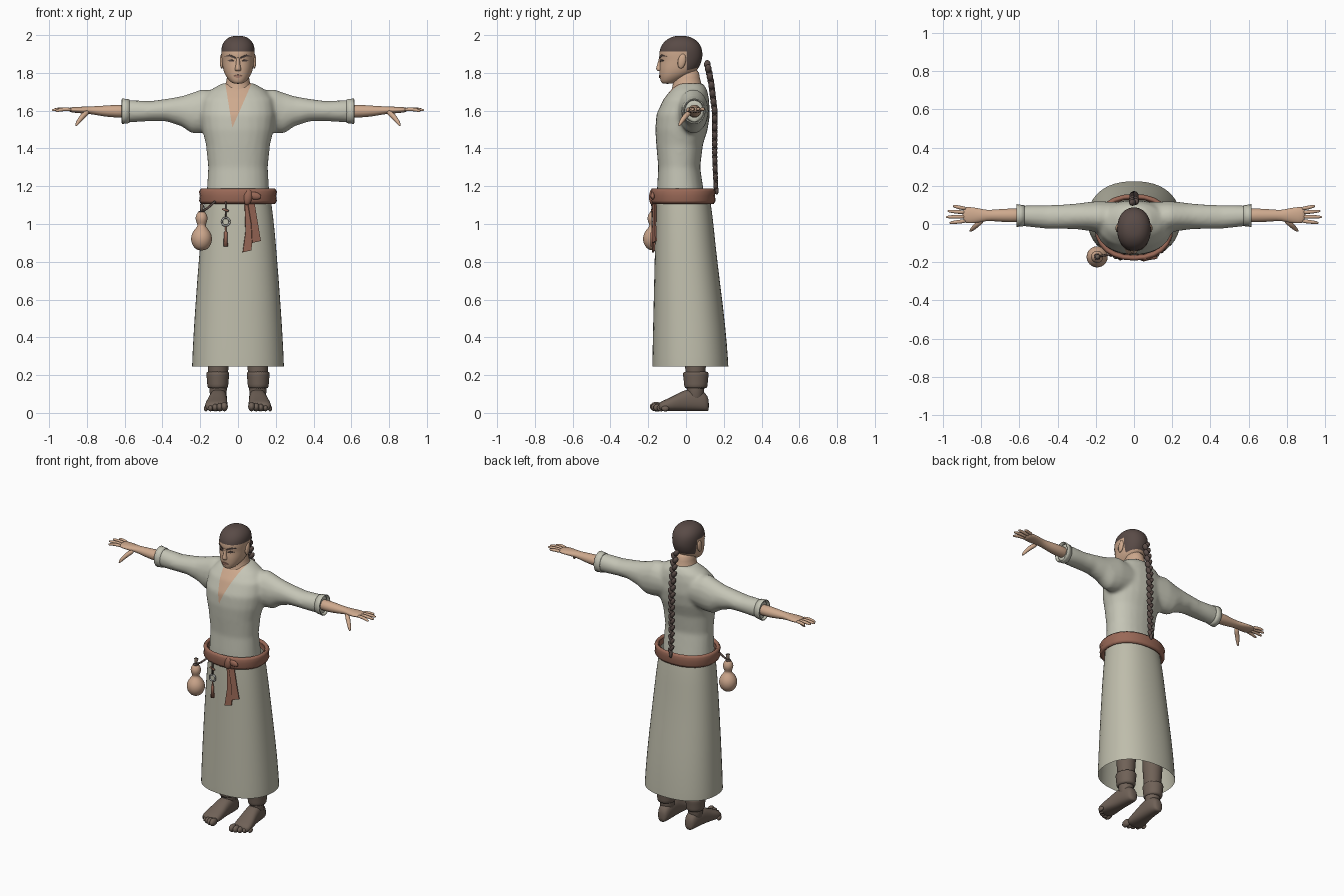
import bpy, bmesh
from math import cos, sin, pi, tau, copysign
from mathutils import Vector, Matrix
from mathutils.bvhtree import BVHTree

if "Cube" in bpy.data.objects:
    bpy.data.objects.remove(bpy.data.objects["Cube"])


def material(name, r, g, b):
    m = bpy.data.materials.new(name)
    m.use_nodes = True
    m.diffuse_color = (r, g, b, 1)
    bsdf = m.node_tree.nodes["Principled BSDF"]
    bsdf.inputs["Base Color"].default_value = (r, g, b, 1)
    bsdf.inputs["Roughness"].default_value = 0.8
    return m


SKIN = material("skin", .62, .40, .27)
SHIRT = material("shirt cream", .56, .56, .47)
SKIRT = material("skirt cream", .52, .51, .41)
HAIR = material("dark brown hair", .10, .07, .062)
BELT = material("red brown cloth", .32, .14, .095)
SHOE = material("grey brown leather", .16, .12, .095)
GOURD = material("gourd tan", .60, .38, .26)
LIPS = material("lips", .42, .22, .16)
METAL = material("pale metal", .42, .42, .40)


# ---- helpers ----
def finish(name, bm, mat, subsurf=0, solid=0, smooth=True):
    bmesh.ops.recalc_face_normals(bm, faces=bm.faces)
    me = bpy.data.meshes.new(name)
    bm.to_mesh(me)
    bm.free()
    me.materials.append(mat)
    me.polygons.foreach_set("use_smooth", [smooth] * len(me.polygons))
    ob = bpy.data.objects.new(name, me)
    bpy.context.collection.objects.link(ob)
    if solid:
        mod = ob.modifiers.new("thickness", 'SOLIDIFY')
        mod.thickness, mod.offset = solid, 0
    if subsurf:
        mod = ob.modifiers.new("smooth", 'SUBSURF')
        mod.levels = mod.render_levels = subsurf
    return ob


def bake(ob):
    dg = bpy.context.evaluated_depsgraph_get()
    ob.data = bpy.data.meshes.new_from_object(ob.evaluated_get(dg))
    ob.modifiers.clear()
    return ob


def loft(name, rings, mat, caps=True, bm=None, **kw):
    out = bm or bmesh.new()
    loops = [[out.verts.new(p) for p in ring] for ring in rings]
    n = len(loops[0])
    for a, b in zip(loops, loops[1:]):
        for i in range(n):
            out.faces.new((a[i], a[(i + 1) % n], b[(i + 1) % n], b[i]))
    if caps:
        out.faces.new(loops[0])
        out.faces.new(loops[-1])
    return None if bm else finish(name, out, mat, **kw)


def oval(c, u, v, e=1.0, n=24):
    def power(k):
        return copysign(abs(k) ** e, k)
    c, u, v = Vector(c), Vector(u), Vector(v)
    return [c + u * power(cos(tau * i / n)) + v * power(sin(tau * i / n)) for i in range(n)]


def level(z, hw, front, back, cx=0, e=1.0):
    return oval((cx, (front + back) / 2, z), (hw, 0, 0), (0, (back - front) / 2, 0), e)


def across(x, cy, cz, ry, rz, n=16):
    return oval((x, cy, cz), (0, ry, 0), (0, 0, rz), n=n)


def tube(name, pts, radii, mat, bm=None, **kw):
    pts = [Vector(p) for p in pts]
    rings = []
    for i, (p, r) in enumerate(zip(pts, radii)):
        d = pts[min(i + 1, len(pts) - 1)] - pts[max(i - 1, 0)]
        q = d.to_track_quat('Z', 'Y')
        rings.append(oval(p, q @ Vector((r, 0, 0)), q @ Vector((0, r, 0)), n=10))
    return loft(name, rings, mat, bm=bm, **kw)


def ball(bm, loc, size, turn=0.0, axis='Y'):
    m = Matrix.Translation(loc) @ Matrix.Rotation(turn, 4, axis) @ Matrix.Diagonal((*size, 1))
    bmesh.ops.create_uvsphere(bm, u_segments=14, v_segments=9, radius=1, matrix=m)


def surface(ob):
    me = ob.data
    return BVHTree.FromPolygons([v.co for v in me.vertices], [p.vertices for p in me.polygons])


def plate(name, tree, outline, mat, gap=.003, thick=.005):
    bm = bmesh.new()
    verts = []
    for x, z in outline:
        hit = tree.ray_cast(Vector((x, -1, z)), Vector((0, 1, 0)))[0]
        verts.append(bm.verts.new((x, hit.y - gap, z)))
    bm.faces.new(verts)
    return finish(name, bm, mat, solid=thick, smooth=False)


def cut(ob, planes, mats, rule):
    bm = bmesh.new()
    bm.from_mesh(ob.data)
    for co, no in planes:
        bmesh.ops.bisect_plane(bm, geom=bm.verts[:] + bm.edges[:] + bm.faces[:],
                               plane_co=co, plane_no=no)
    ob.data.materials.clear()
    for m in mats:
        ob.data.materials.append(m)
    for f in bm.faces:
        f.smooth = True
        f.material_index = int(rule(f.calc_center_median()))
    bm.to_mesh(ob.data)
    bm.free()


# ---- shirt: body and sleeves fused, then cut for the open neck ----
bm = bmesh.new()
body = [(1.13, .168, -.155, .10), (1.2, .164, -.153, .09), (1.3, .158, -.147, .075),
        (1.42, .17, -.158, .09), (1.5, .19, -.163, .115), (1.58, .2, -.157, .127),
        (1.66, .19, -.12, .122), (1.71, .145, -.08, .112), (1.745, .085, -.045, .09)]
loft("", [level(*r, e=.92) for r in body], None, bm=bm)
sleeve = [(.08, .035, 1.6, .08, .1), (.19, .038, 1.597, .082, .118), (.245, .04, 1.587, .075, .108),
          (.3, .04, 1.597, .068, .08), (.38, .038, 1.603, .064, .06), (.46, .037, 1.598, .062, .054),
          (.54, .041, 1.597, .058, .058), (.605, .044, 1.597, .052, .06)]
for s in (1, -1):
    loft("", [across(s * x, *r) for x, *r in sleeve], None, bm=bm)
shirt = finish("shirt", bm, SHIRT)
mod = shirt.modifiers.new("fuse", 'REMESH')
mod.mode, mod.voxel_size = 'VOXEL', .011
mod = shirt.modifiers.new("relax", 'SMOOTH')
mod.factor, mod.iterations = .5, 8
bake(shirt)
tip = Vector((-.03, 0, 1.51))
left_edge, right_edge = Vector((.22, 0, .035)), Vector((-.24, 0, .105))
cut(shirt, [(tip, left_edge), (tip, right_edge)], [SHIRT, SKIN],
    lambda c: c.y < 0 and (c - tip).dot(left_edge) > 0 and (c - tip).dot(right_edge) > 0)

# ---- skirt: open shell ----
skirt = loft("skirt", [level(*r, e=.88) for r in (
    (.245, .245, -.18, .226), (.27, .245, -.18, .225), (.45, .236, -.176, .212), (.7, .218, -.17, .18),
    (.9, .202, -.165, .156), (1.05, .187, -.162, .142), (1.15, .172, -.156, .125))],
    SKIRT, caps=False, subsurf=1)
bake(skirt)
skirt_tree = surface(skirt)

# ---- belt, knot and hanging ends ----
loft("belt", [level(z, .187 + b, -.172 - b, .138 + b, e=.9) for z, b in
              ((1.112, 0), (1.125, .008), (1.15, .004), (1.17, .009), (1.182, 0))],
     BELT, caps=False, solid=.022)
bm = bmesh.new()
ball(bm, (.052, -.178, 1.142), (.024, .018, .042), .15)
ball(bm, (.085, -.176, 1.15), (.04, .012, .02), .2)
finish("belt_knot", bm, BELT)
plate("belt_end_long", skirt_tree, [(.035, 1.12), (.07, 1.12), (.082, .98), (.07, .86), (.025, .85),
                                    (.04, .96)], BELT, .012, .01)
plate("belt_end_short", skirt_tree, [(.05, 1.12), (.085, 1.12), (.105, 1.0), (.12, .91), (.075, .9),
                                     (.07, 1.0)], BELT, .02, .008)

# ---- gourd flask ----
gx, gy = -.193, -.172
profile = [(.86, .012), (.868, .035), (.895, .053), (.925, .058), (.955, .05), (.98, .028),
           (.992, .02), (1.005, .026), (1.03, .035), (1.055, .026), (1.07, .012)]
loft("gourd", [oval((gx, gy, z), (r, 0, 0), (0, r, 0)) for z, r in profile], GOURD, subsurf=1)
tube("gourd_stopper", [(gx, gy, 1.06), (gx, gy, 1.08), (gx + .003, gy, 1.105)], [.011, .01, .013], SHOE)
tube("gourd_cord", [(gx, gy, 1.065), (-.16, -.165, 1.085), (-.12, -.158, 1.12)], [.006] * 3, HAIR)
tube("gourd_tie", [(gx, gy, 1.062), (gx, gy, 1.07)], [.018, .016], HAIR)

# ---- hanging charm ----
px, py = -.065, -.178
tube("charm_cord", [(px, py, 1.12), (px, py, 1.035)], [.005] * 2, HAIR)
tube("charm_bar", [(px - .018, py, 1.08), (px + .015, py, 1.068)], [.006] * 2, BELT)
tube("charm_ring", [(px + .021 * cos(a), py, 1.012 + .021 * sin(a))
                    for a in [tau * i / 16 for i in range(17)]], [.0055] * 17, METAL)
tube("charm_tassel", [(px, py, .99), (px, py, .96), (px, py, .955), (px, py, .88)],
     [.004, .005, .01, .011], BELT)

# ---- neck and head ----
loft("neck", [level(*r) for r in ((1.66, .09, -.085, .08), (1.71, .086, -.077, .09), (1.735, .068, -.07, .086),
                                  (1.77, .058, -.07, .072), (1.83, .056, -.06, .07))], SKIN, subsurf=1)
head = loft("head", [level(*r, e=.93) for r in (
    (1.742, .02, -.122, -.075), (1.75, .038, -.133, -.05), (1.775, .06, -.139, .0), (1.8, .074, -.141, .045),
    (1.83, .082, -.142, .072), (1.865, .086, -.137, .084), (1.885, .088, -.142, .088),
    (1.915, .09, -.142, .088), (1.95, .086, -.13, .078), (1.98, .064, -.1, .048),
    (1.997, .03, -.06, .005))], SKIN, subsurf=2)
bake(head)
cut(head, [((0, 0, 1.912), (0, 0, 1)), ((0, .005, 0), (0, 1, 0)), ((0, 0, 1.812), (0, -.25, 1))],
    [SKIN, HAIR], lambda c: c.z > 1.912 or (c.y > .005 and c.z > 1.812 + .25 * c.y))
head_tree = surface(head)
loft("nose", [oval((0, y, z), (w, 0, 0), (0, d, 0), n=12) for z, y, w, d in (
    (1.888, -.132, .008, .01), (1.86, -.134, .01, .014), (1.83, -.136, .014, .022),
    (1.817, -.136, .02, .025), (1.808, -.134, .015, .014))], SKIN, subsurf=1)
plate("mouth", head_tree, [(-.024, 1.783), (-.006, 1.79), (.006, 1.79), (.024, 1.783), (.008, 1.774),
                           (-.008, 1.774)], LIPS)
for s, side in ((1, "left"), (-1, "right")):
    plate(side + "_brow", head_tree, [(s * x, z) for x, z in (
        (.014, 1.884), (.045, 1.897), (.07, 1.888), (.045, 1.887), (.014, 1.875))], HAIR)
    plate(side + "_eye", head_tree, [(s * x, z) for x, z in (
        (.019, 1.862), (.036, 1.872), (.056, 1.865), (.036, 1.859))], HAIR)
    bm = bmesh.new()
    ball(bm, (s * .086, -.022, 1.862), (.011, .021, .04), -.2, 'X')
    finish(side + "_ear", bm, SKIN)

    # ---- arm, hand and cuff ----
    loft(side + "_arm", [across(s * x, *r) for x, *r in (
        (.55, .045, 1.597, .036, .036), (.65, .045, 1.597, .038, .035), (.72, .045, 1.598, .032, .028),
        (.775, .045, 1.602, .028, .021), (.81, .045, 1.603, .038, .019), (.86, .046, 1.604, .045, .016),
        (.9, .048, 1.605, .042, .012))], SKIN, subsurf=1)
    bm = bmesh.new()
    for y, x2, y2, z2 in ((.016, .968, .006, 1.598), (.038, .985, .037, 1.603),
                          (.06, .978, .068, 1.606), (.08, .95, .094, 1.606)):
        tube("", [(s * .875, y, 1.605), (s * (x2 + .89) / 2, (y + y2) / 2, 1.609),
                  (s * (x2 - .008), y2, z2), (s * x2, y2, z2)], [.011, .0105, .008, .003], None, bm=bm)
    tube("", [(s * .79, .025, 1.598), (s * .825, -.005, 1.57), (s * .85, -.03, 1.535),
              (s * .86, -.038, 1.517)], [.016, .015, .011, .004], None, bm=bm)
    finish(side + "_fingers", bm, SKIN, subsurf=1)
    loft(side + "_cuff", [across(s * x, .044, 1.597, .05 + b, .058 + b) for x, b in
                          ((.575, .002), (.595, .004), (.615, .007))], SHIRT, caps=False, solid=.006)

    # ---- leg, wrap and foot ----
    loft(side + "_leg", [level(z, r, .05 - r, .05 + r, s * .105) for z, r in
                         ((.05, .045), (.12, .045), (.2, .052), (.3, .06), (.5, .07))], SHOE, subsurf=1)
    loft(side + "_ankle_wrap", [level(z, r, .052 - r * 1.12, .052 + r * 1.12, s * .107) for z, r in
                                ((.128, .048), (.135, .056), (.17, .057), (.205, .062), (.215, .06),
                                 (.22, .05))], SHOE, subsurf=1)
    loft(side + "_foot", [oval((s * cx, y, .008 + h / 2), (hw, 0, 0), (0, 0, h / 2), .8, 16)
                          for y, cx, hw, h in (
        (.122, .1, .02, .06), (.108, .1, .038, .1), (.05, .102, .046, .125), (-.01, .106, .049, .115),
        (-.06, .111, .056, .085), (-.11, .116, .062, .062), (-.15, .117, .056, .045))], SHOE, subsurf=1)
    bm = bmesh.new()
    for i in range(5):
        r = .025 - .0025 * i
        ball(bm, (s * (.072 + .0245 * i), -.158 + .003 * i * i, .008 + r), (r * .75, r * 1.35, r))
    finish(side + "_toes", bm, SHOE)

# ---- long braid: two strands crossing side to side ----
path = [Vector(p) for p in ((0, .113, 1.845), (0, .133, 1.75), (0, .152, 1.6), (0, .152, 1.35), (0, .158, 1.2))]
bm = bmesh.new()
count = 30
for i in range(count):
    z = path[0].z + (path[-1].z - path[0].z) * i / (count - 1)
    a, b = next((a, b) for a, b in zip(path, path[1:]) if z >= b.z - 1e-5)
    p = a.lerp(b, (a.z - z) / (a.z - b.z))
    k = 1 - .3 * i / count
    s = 1 if i % 2 else -1
    ball(bm, p + Vector((s * .008 * k, 0, 0)), (.016 * k, .018 * k, .024), s * .5)
ball(bm, (0, .163, 1.178), (.01, .01, .022))
finish("braid", bm, HAIR)
